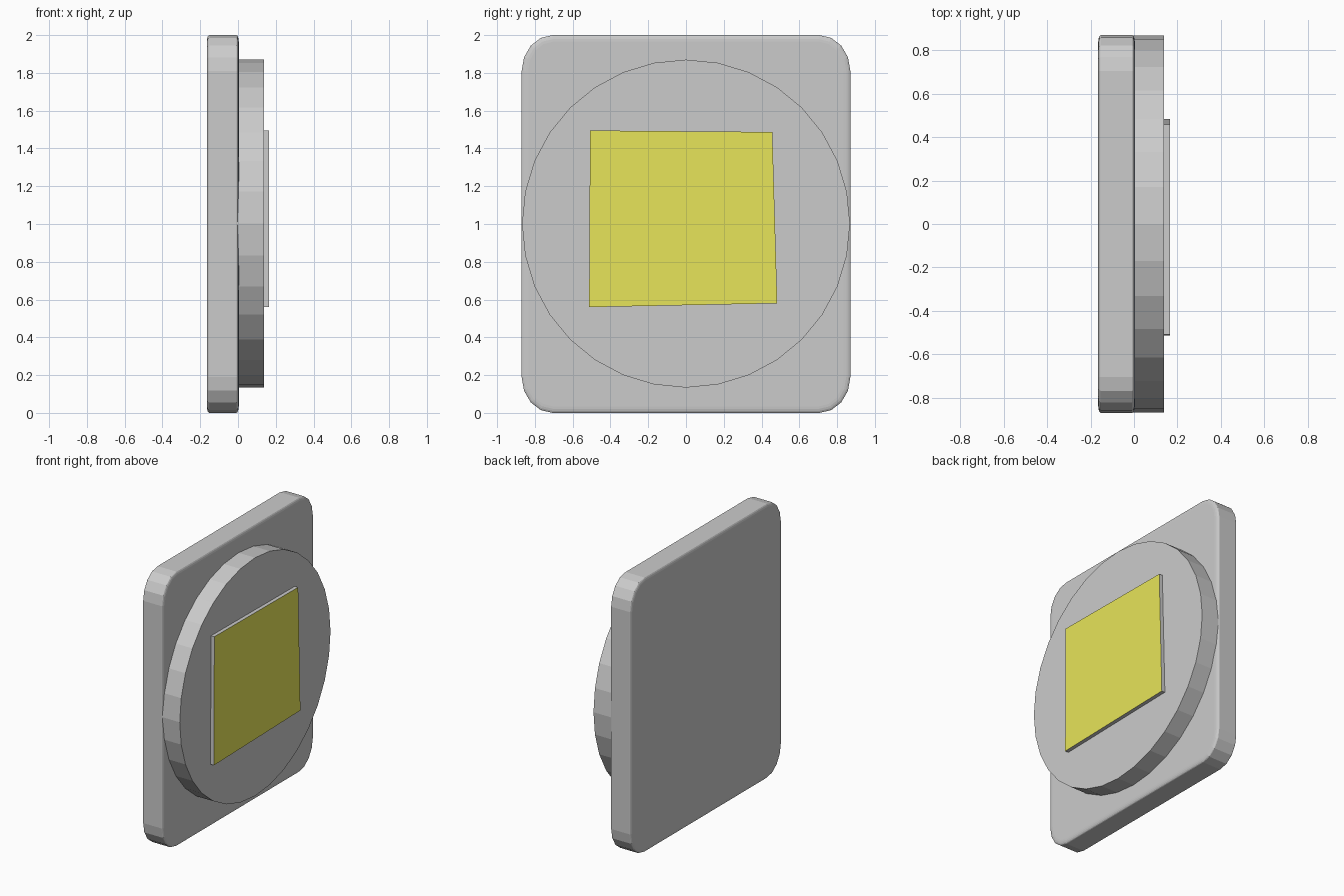
import bpy, bmesh
from math import sin, cos, pi

if "Cube" in bpy.data.objects:
    bpy.data.objects.remove(bpy.data.objects["Cube"])


def loft(name, rings):
    """Skin a list of equal-length vertex rings and cap both ends."""
    bm = bmesh.new()
    loops = [[bm.verts.new(p) for p in ring] for ring in rings]
    n = len(loops[0])
    for a, b in zip(loops, loops[1:]):
        for i in range(n):
            j = (i + 1) % n
            bm.faces.new((a[i], a[j], b[j], b[i]))
    bm.faces.new(list(reversed(loops[0])))
    bm.faces.new(loops[-1])
    bmesh.ops.recalc_face_normals(bm, faces=bm.faces)
    mesh = bpy.data.meshes.new(name)
    bm.to_mesh(mesh)
    bm.free()
    obj = bpy.data.objects.new(name, mesh)
    bpy.context.collection.objects.link(obj)
    return obj


def rounded_rect(x, inset, hy=0.87, hz=1.0, ry=0.165, rz=0.19, seg=4):
    """Rounded rectangle in the YZ plane, shrunk by inset."""
    pts = []
    for k, (sy, sz) in enumerate(((1, 1), (-1, 1), (-1, -1), (1, -1))):
        for i in range(seg + 1):
            a = (k + i / seg) * pi / 2
            pts.append((x, sy * (hy - ry) + (ry - inset) * cos(a),
                        1 + sz * (hz - rz) + (rz - inset) * sin(a)))
    return pts


# Back plate with a shallow softened rim on both faces
X0, X1, BX, BR, STEPS = -0.165, 0.004, 0.013, 0.035, 4
angles = [i / STEPS * pi / 2 for i in range(STEPS + 1)]
rings = [rounded_rect(X0 + BX * (1 - cos(a)), BR * (1 - sin(a))) for a in angles]
rings += [rounded_rect(X1 - BX * (1 - cos(a)), BR * (1 - sin(a))) for a in reversed(angles)]
loft("back_plate", rings)

# Round disc, 32 sides
loft("disc", [[(x, 0.868 * cos(i * pi / 16), 1.002 + 0.868 * sin(i * pi / 16))
               for i in range(32)] for x in (-0.005, 0.138)])

# Slightly irregular square pad with a yellow front face
corners = [(-0.513, 0.56), (0.483, 0.58), (0.457, 1.487), (-0.508, 1.495)]
pad = loft("pad", [[(x, y, z) for y, z in corners] for x in (0.13, 0.165)])
grey = bpy.data.materials.new("pad_side")
grey.diffuse_color = (0.8, 0.8, 0.8, 1)
grey.use_nodes = True
grey.node_tree.nodes["Principled BSDF"].inputs["Base Color"].default_value = grey.diffuse_color
yellow = bpy.data.materials.new("pad_face")
yellow.diffuse_color = (0.8, 0.78, 0.1, 1)
yellow.use_nodes = True
yellow.node_tree.nodes["Principled BSDF"].inputs["Base Color"].default_value = yellow.diffuse_color
pad.data.materials.append(grey)
pad.data.materials.append(yellow)
for f in pad.data.polygons:
    f.material_index = 1 if f.normal.x > 0.9 else 0
